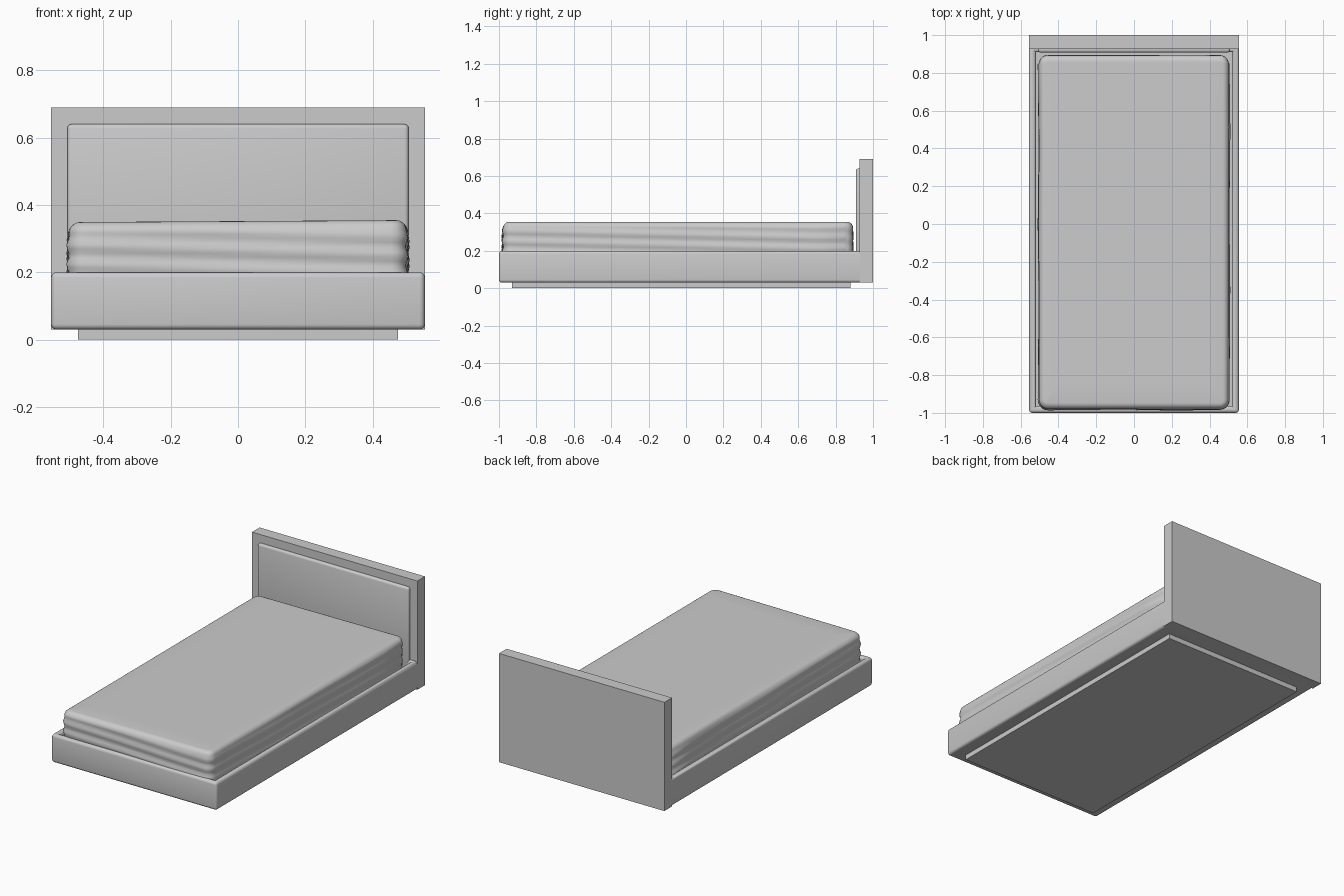
import bpy, bmesh, math
from mathutils import Vector

if "Cube" in bpy.data.objects:
    bpy.data.objects.remove(bpy.data.objects["Cube"])


def box_bm(lo, hi):
    bm = bmesh.new()
    bmesh.ops.create_cube(bm, size=1)
    for v in bm.verts:
        v.co = Vector([lo[i] + (v.co[i] + 0.5) * (hi[i] - lo[i]) for i in range(3)])
    return bm


def bevel_edges(bm, test, width, segments):
    edges = [e for e in bm.edges if test(e)]
    bmesh.ops.bevel(bm, geom=edges, offset=width, segments=segments,
                    profile=0.5, affect='EDGES', clamp_overlap=True)


def is_vertical(e):
    a, b = e.verts
    return abs(a.co.z - b.co.z) > 0.02


def finish(bm, name, angle=35):
    bmesh.ops.recalc_face_normals(bm, faces=bm.faces)
    mesh = bpy.data.meshes.new(name)
    bm.to_mesh(mesh)
    bm.free()
    obj = bpy.data.objects.new(name, mesh)
    bpy.context.collection.objects.link(obj)
    bpy.ops.object.select_all(action='DESELECT')
    obj.select_set(True)
    bpy.context.view_layer.objects.active = obj
    bpy.ops.object.shade_smooth_by_angle(angle=math.radians(angle))
    return obj


# Recessed plinth under the bed
finish(box_bm((-0.475, -0.93, 0), (0.475, 0.88, 0.04)), "plinth")

# Frame: rounded tray with a recess for the mattress
bm = box_bm((-0.555, -1, 0.03), (0.555, 0.93, 0.2))
top = max(bm.faces, key=lambda f: f.calc_center_median().z)
bmesh.ops.inset_region(bm, faces=[top], thickness=0.05)
for v in top.verts:
    if v.co.y > 0:
        v.co.y = 0.91
rim_loop = set(top.edges)
floor = bmesh.ops.extrude_discrete_faces(bm, faces=[top])["faces"][0]
for v in floor.verts:
    v.co.z = 0.13
bm.normal_update()


def frame_edge(e):
    a, b = e.verts
    ring = all(abs(v.co.z - 0.2) < 1e-4 for v in e.verts)
    outer = all(abs(abs(v.co.x) - 0.555) < 1e-4 for v in e.verts)
    back = all(v.co.y > 0.92 for v in e.verts)
    floor_edge = all(abs(v.co.z - 0.13) < 1e-4 for v in e.verts)
    diagonal = abs(a.co.x - b.co.x) > 1e-4 and abs(a.co.y - b.co.y) > 1e-4
    inner_post = is_vertical(e) and not outer
    return not (back or floor_edge or diagonal or inner_post)


bevel_edges(bm, frame_edge, 0.016, 4)
finish(bm, "bed_frame")

# Headboard slab and its raised front panel
finish(box_bm((-0.555, 0.927, 0.03), (0.555, 1, 0.69)), "headboard")
bm = box_bm((-0.507, 0.908, 0.15), (0.507, 0.935, 0.64))
bevel_edges(bm, lambda e: all(v.co.y < 0.91 for v in e.verts)
            or abs(e.verts[0].co.y - e.verts[1].co.y) > 0.01, 0.012, 3)
finish(bm, "headboard_panel")

# Mattress: rounded block, sliced so the sides can carry soft cloth folds
bm = box_bm((-0.5, -0.977, 0.135), (0.5, 0.892, 0.352))
bevel_edges(bm, is_vertical, 0.045, 5)
bevel_edges(bm, lambda e: all(v.co.z > 0.35 for v in e.verts), 0.03, 5)


def slices(axis, start, step, count):
    no = Vector((0, 0, 0))
    no[axis] = 1
    for i in range(count):
        geom = bm.verts[:] + bm.edges[:] + bm.faces[:]
        bmesh.ops.bisect_plane(bm, geom=geom, plane_co=no * (start + i * step), plane_no=no)


slices(2, 0.16, 0.014, 12)
slices(0, -0.4, 0.1, 9)
slices(1, -0.85, 0.17, 11)
bm.normal_update()
for v in bm.verts:
    x, y, z = v.co
    side = Vector((v.normal.x, v.normal.y, 0))
    strength = min(1, max(0, (0.345 - z) / 0.05))
    fold = 0.004 + 0.004 * math.sin(z * 110 + x * 4 + y * 2.5) + 0.002 * math.sin(7 * y + 9 * x)
    if y > 0.85:
        fold *= 0.4
    v.co += side * fold * strength
    v.co.z += 0.003 * x / 0.5
finish(bm, "mattress", 60)
